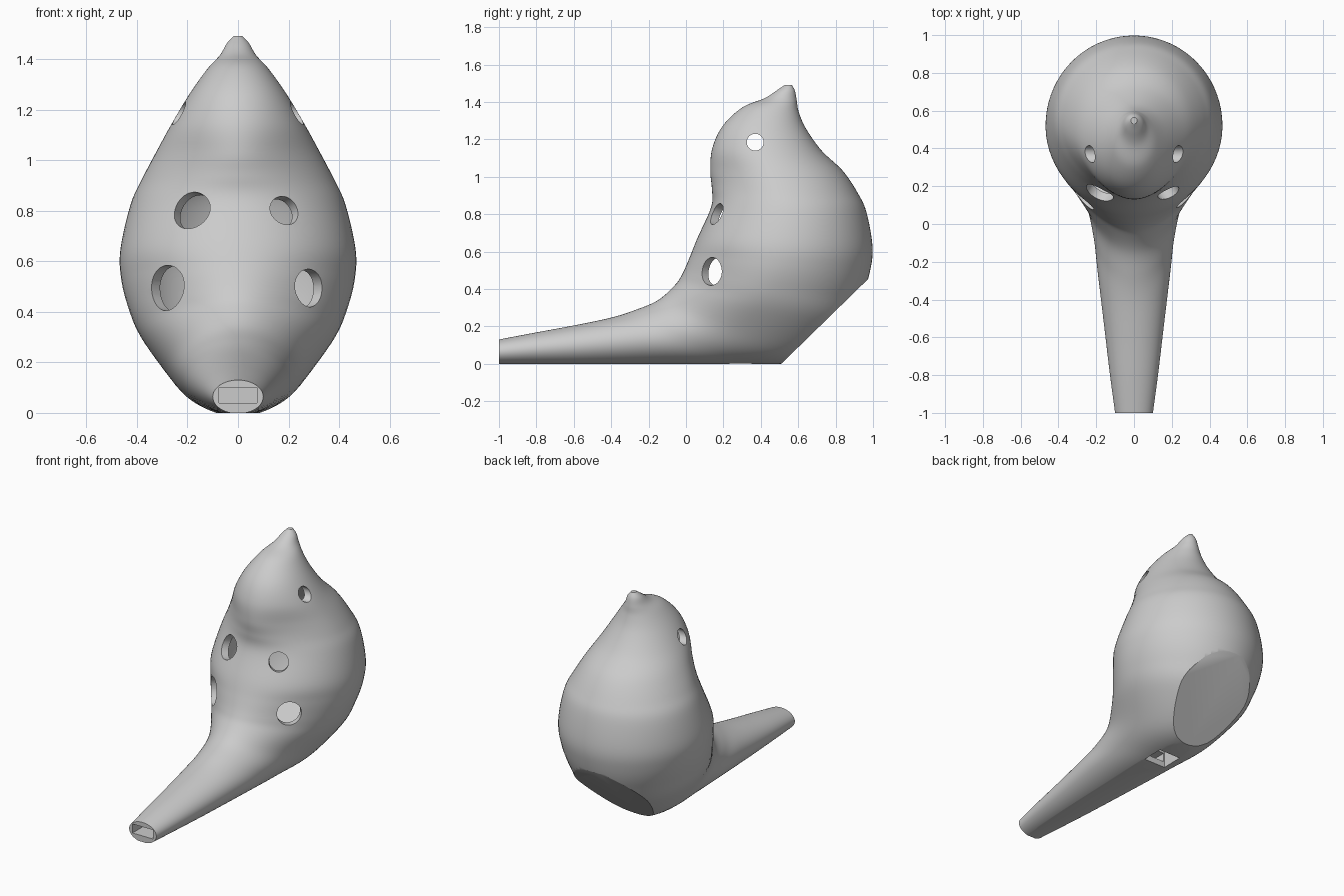
import bpy, bmesh, math
from mathutils import Vector

cube = bpy.data.objects.get("Cube")
if cube:
    bpy.data.objects.remove(cube)

clay = bpy.data.materials.new("grey_clay")
clay.use_nodes = True
GREY = (0.6, 0.6, 0.6, 1)
clay.diffuse_color = GREY
clay.node_tree.nodes["Principled BSDF"].inputs["Base Color"].default_value = GREY

# Sections: front y, front z, back y, back z, half width, front pinch
SECTIONS = [
    (-1, .13, -1, -.003, .1, 0),
    (-.8, .168, -.8, -.006, .127, 0),
    (-.6, .205, -.53, -.01, .155, 0),
    (-.4, .247, -.1, -.01, .192, 0),
    (-.27, .288, .25, -.01, .22, .05),
    (-.15, .34, .6, .02, .275, .12),
    (-.06, .42, .85, .2, .385, .25),
    (-.02, .48, .94, .36, .435, .25),
    (.02, .57, .985, .5, .463, .15),
    (.06, .67, .997, .63, .465, .03),
    (.135, .84, .965, .81, .425, .05),
    (.138, .94, .92, .91, .38, .2),
    (.13, 1.03, .84, 1.03, .325, .25),
    (.14, 1.15, .725, 1.14, .262, .1),
    (.195, 1.27, .64, 1.26, .19, 0),
    (.3, 1.37, .602, 1.35, .122, 0),
    (.42, 1.42, .592, 1.41, .072, 0),
    (.49, 1.465, .582, 1.46, .044, 0),
    (.53, 1.492, .565, 1.492, .016, 0),
]


def spline(keys, steps):
    """Smooth interpolation through every key section."""
    out = []
    for i in range(len(keys) - 1):
        a, b, c, d = (keys[min(max(j, 0), len(keys) - 1)] for j in range(i - 1, i + 3))
        for s in range(steps):
            t = s / steps
            out.append([q + t / 2 * (r - p + t * (2 * p - 5 * q + 4 * r - w + t * (3 * (q - r) + w - p)))
                        for p, q, r, w in zip(a, b, c, d)])
    return out + [list(keys[-1])]


def trim(bm, point, normal):
    """Slice off everything beyond a plane and close the opening."""
    bmesh.ops.bisect_plane(bm, geom=bm.verts[:] + bm.edges[:] + bm.faces[:], dist=1e-5,
                           plane_co=point, plane_no=normal, clear_outer=True)
    bmesh.ops.holes_fill(bm, edges=[e for e in bm.edges if e.is_boundary], sides=0)


def finish(bm, name):
    bmesh.ops.recalc_face_normals(bm, faces=bm.faces[:])
    mesh = bpy.data.meshes.new(name)
    bm.to_mesh(mesh)
    bm.free()
    mesh.materials.append(clay)
    obj = bpy.data.objects.new(name, mesh)
    bpy.context.collection.objects.link(obj)
    return obj


def loft(name, keys, inset=0, sides=72, steps=6):
    bm = bmesh.new()
    rings = []
    for fy, fz, by, bz, width, pinch in spline(keys, steps):
        front, back = Vector((0, fy, fz)), Vector((0, by, bz))
        mid, half = (front + back) / 2, (front - back) / 2
        half *= 1 - inset / half.length
        ring = []
        for k in range(sides):
            a = math.tau * k / sides
            x = (width - inset) * math.sin(a) * (1 - pinch * max(0, math.cos(a)) ** 2)
            ring.append(bm.verts.new(mid + half * math.cos(a) + Vector((x, 0, 0))))
        rings.append(ring)
    for lower, upper in zip(rings, rings[1:]):
        for k in range(sides):
            n = (k + 1) % sides
            bm.faces.new((lower[k], lower[n], upper[n], upper[k]))
    bm.faces.new(rings[0])
    bm.faces.new(rings[-1])
    # Flat underside and slanted resting face
    slant = Vector((0, .7, -.717)).normalized()
    trim(bm, Vector((0, 0, inset)), Vector((0, 0, -1)))
    trim(bm, Vector((0, .745, .23)) - slant * inset, slant)
    return finish(bm, name)


def box(name, low, high):
    bm = bmesh.new()
    bmesh.ops.create_cube(bm, size=1)
    low, high = Vector(low), Vector(high)
    for v in bm.verts:
        v.co = (low + high) / 2 + v.co * (high - low)
    return finish(bm, name)


def rod(name, centre, axis, radius, length):
    bm = bmesh.new()
    bmesh.ops.create_cone(bm, cap_ends=True, segments=40, radius1=radius, radius2=radius, depth=length)
    turn = Vector(axis).to_track_quat("Z", "Y")
    for v in bm.verts:
        v.co = turn @ v.co + Vector(centre)
    return finish(bm, name)


body = loft("bird_body", SECTIONS)

# Hollow chamber, eyes, air channel and sound window
cutters = [
    loft("chamber", SECTIONS[5:15], inset=.05),
    rod("eye_hole", (0, .37, 1.185), (1, 0, 0), .045, 1),
    box("air_channel", (-.075, -1.1, .04), (.075, .25, .1)),
    box("sound_window", (-.08, .2, -.1), (.08, .35, .2)),
]
# Finger holes, larger on the right
for side, upper, lower in ((1, .06, .075), (-1, .077, .09)):
    cutters.append(rod("upper_finger_hole", (side * .183, .165, .8), (side * .5, -.82, .25), upper, .24))
    cutters.append(rod("lower_finger_hole", (side * .293, .125, .495), (side * .7, -.7, .05), lower, .24))

bpy.context.view_layer.objects.active = body
for cutter in cutters:
    cut = body.modifiers.new(cutter.name, "BOOLEAN")
    cut.operation = "DIFFERENCE"
    cut.solver = "EXACT"
    cut.object = cutter
    bpy.ops.object.modifier_apply(modifier=cut.name)
    bpy.data.objects.remove(cutter)

bpy.ops.object.select_all(action="DESELECT")
body.select_set(True)
bpy.ops.object.shade_smooth_by_angle(angle=math.radians(32))
